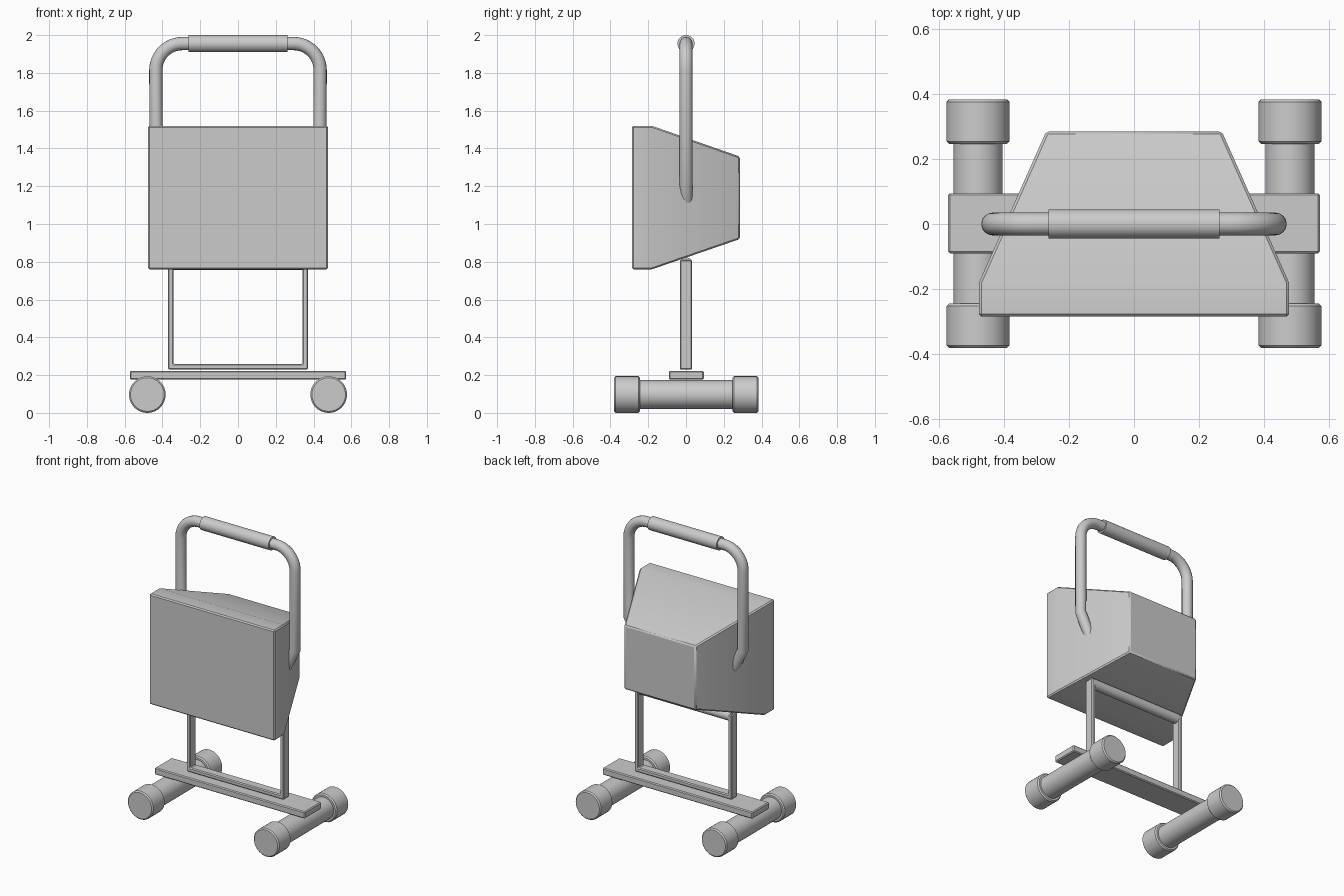
import bpy, bmesh, math
from mathutils import Matrix, Vector

cube = bpy.data.objects.get("Cube")
if cube:
    bpy.data.objects.remove(cube, do_unlink=True)

GREY = (0.6, 0.6, 0.6, 1.0)
mat = bpy.data.materials.new("plain grey")
mat.use_nodes = True
mat.diffuse_color = GREY
mat.node_tree.nodes["Principled BSDF"].inputs["Base Color"].default_value = GREY


def finish(name, bm, bevel=0.0, angle=30):
    """Chamfer the sharp edges, smooth the rest and link the part."""
    bmesh.ops.recalc_face_normals(bm, faces=bm.faces)
    if bevel:
        sharp = [e for e in bm.edges if e.calc_face_angle(0) > math.radians(angle)]
        bmesh.ops.bevel(bm, geom=sharp, offset=bevel, segments=1,
                        affect='EDGES', clamp_overlap=True)
    for f in bm.faces:
        f.smooth = True
    mesh = bpy.data.meshes.new(name)
    bm.to_mesh(mesh)
    bm.free()
    mesh.set_sharp_from_angle(angle=math.radians(angle))
    mesh.materials.append(mat)
    obj = bpy.data.objects.new(name, mesh)
    bpy.context.collection.objects.link(obj)
    return obj


def box(name, centre, size, bevel):
    bm = bmesh.new()
    bmesh.ops.create_cube(bm, size=1, matrix=Matrix.Translation(centre)
                          @ Matrix.Diagonal((*size, 1)))
    return finish(name, bm, bevel)


def cylinder(name, centre, radius, length, axis, bevel=0.0, sides=40):
    turn = Matrix.Rotation(math.pi / 2, 4, 'Y' if axis == 'X' else 'X')
    bm = bmesh.new()
    bmesh.ops.create_cone(bm, cap_ends=True, segments=sides, radius1=radius,
                          radius2=radius, depth=length,
                          matrix=Matrix.Translation(centre) @ turn)
    return finish(name, bm, bevel)


# Lamp housing: flat front section, then tapering to the back
bm = bmesh.new()
rings = []
for y, half, low, high in ((-0.285, 0.477, 0.76, 1.52),
                           (-0.18, 0.477, 0.76, 1.52),
                           (0.285, 0.27, 0.92, 1.357)):
    rings.append([bm.verts.new((x, y, z)) for x, z in
                  ((-half, low), (half, low), (half, high), (-half, high))])
for a, b in zip(rings, rings[1:]):
    for i in range(4):
        j = (i + 1) % 4
        bm.faces.new((a[i], a[j], b[j], b[i]))
bm.faces.new(rings[0])
bm.faces.new(rings[-1])
finish("lamp_housing", bm, 0.008)

# Carrying handle: bent tube whose ends lean into the housing
BEND = 0.14
half_path = [(0.31, 1.02), (0.435, 1.27)]
for i in range(13):
    t = math.pi / 2 * i / 12
    half_path.append((0.435 - BEND + BEND * math.cos(t),
                      1.955 - BEND + BEND * math.sin(t)))
path = half_path + [(-x, z) for x, z in reversed(half_path)]
curve = bpy.data.curves.new("carry_handle", 'CURVE')
curve.dimensions = '3D'
curve.bevel_depth = 0.035
curve.bevel_resolution = 6
curve.use_fill_caps = True
spline = curve.splines.new('POLY')
spline.points.add(len(path) - 1)
for point, (x, z) in zip(spline.points, path):
    point.co = (x, 0, z, 1)
spline.use_smooth = True
curve.materials.append(mat)
bpy.context.collection.objects.link(bpy.data.objects.new("carry_handle", curve))

# Sleeve on the handle
cylinder("handle_grip", (0, 0, 1.955), 0.045, 0.525, 'X')

# U-shaped support frame
bm = bmesh.new()
side = [(0.342, 0.26), (0.342, 0.81), (0.37, 0.81), (0.37, 0.23)]
outline = side + [(-x, z) for x, z in reversed(side)]
face = bm.faces.new([bm.verts.new((x, -0.033, z)) for x, z in outline])
made = bmesh.ops.extrude_face_region(bm, geom=[face])
bmesh.ops.translate(bm, vec=Vector((0, 0.066, 0)),
                    verts=[v for v in made["geom"] if isinstance(v, bmesh.types.BMVert)])
finish("support_frame", bm, 0.006)

# Pivot rod between the frame tops, under the housing
cylinder("pivot_rod", (0, 0, 0.79), 0.033, 0.71, 'X')

# Base bar with a foot tube and end caps on each side
box("base_bar", (0, 0.002, 0.199), (1.144, 0.185, 0.047), 0.006)
for side_name, x in (("left", 0.48), ("right", -0.48)):
    cylinder(f"{side_name}_foot_tube", (x, 0, 0.097), 0.076, 0.6, 'Y')
    for end_name, y in (("front", -0.313), ("back", 0.315)):
        cylinder(f"{side_name}_{end_name}_foot_cap", (x, y, 0.097),
                 0.097, 0.137, 'Y', 0.008)
